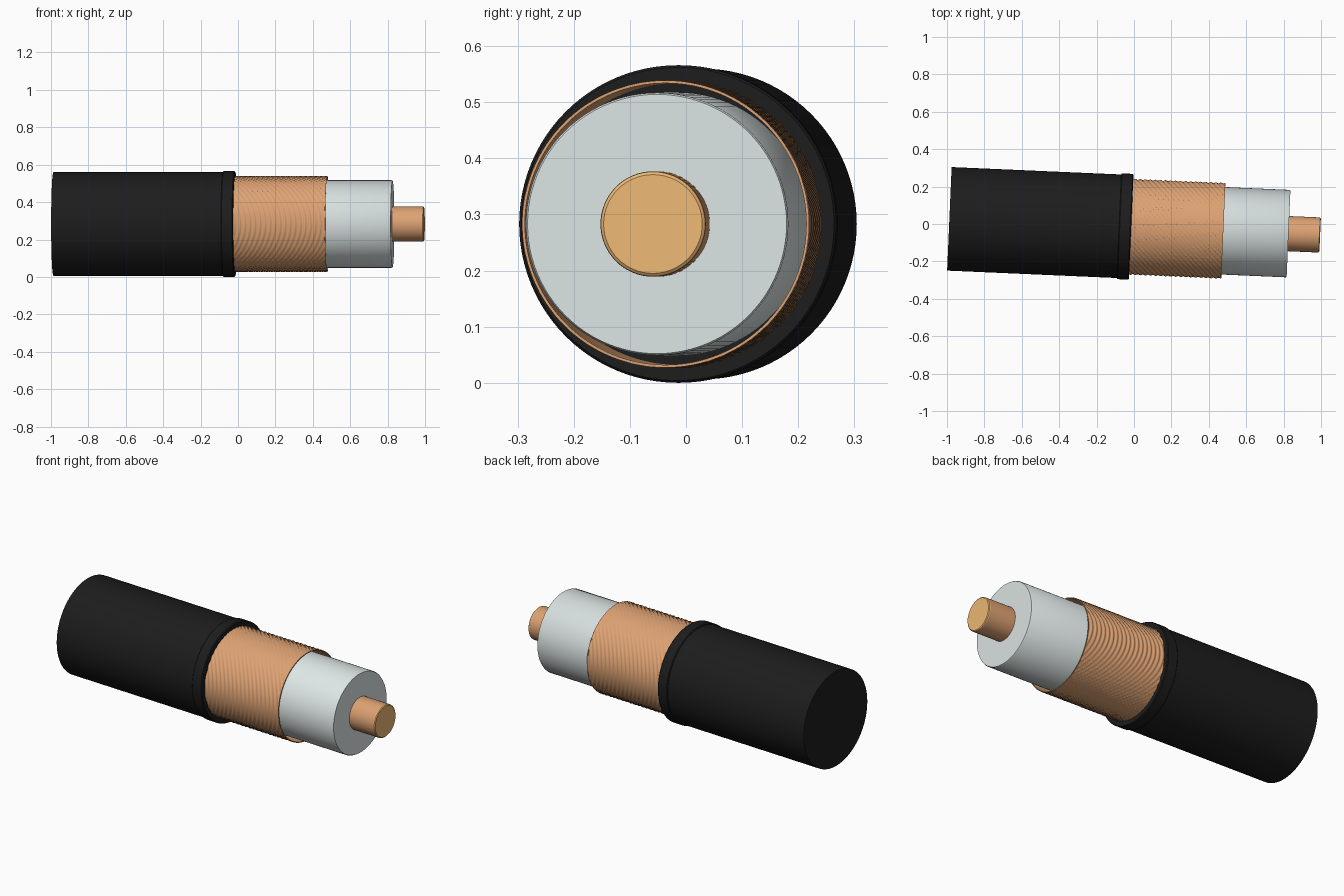
import bpy, bmesh, math
from mathutils import Matrix

if "Cube" in bpy.data.objects:
    bpy.data.objects.remove(bpy.data.objects["Cube"])

# cable axis: runs along x, yawed slightly
PLACE = Matrix.Translation((0, -0.0155, 0.283)) @ Matrix.Rotation(math.radians(-2.5), 4, 'Z')


def material(name, rgb):
    m = bpy.data.materials.new(name)
    m.diffuse_color = (*rgb, 1)
    m.use_nodes = True
    m.node_tree.nodes["Principled BSDF"].inputs["Base Color"].default_value = m.diffuse_color
    return m


BLACK = material("black_rubber", (0.012, 0.012, 0.012))
COPPER = material("copper", (0.72, 0.36, 0.17))
BRASS = material("cut_copper", (0.85, 0.48, 0.18))
WHITE = material("pale_plastic", (0.72, 0.79, 0.78))


def lathe(name, profile, mat, segs=96, ripple=None):
    """Spin (axial position, radius) points round the cable axis."""
    bm = bmesh.new()
    rings = []
    for i, (s, r) in enumerate(profile):
        if r == 0:
            rings.append([bm.verts.new((s, 0, 0))] * segs)
            continue
        ring = []
        for k in range(segs):
            a = math.tau * k / segs
            q = r + (ripple(i, s, r * math.cos(a)) if ripple else 0)
            ring.append(bm.verts.new((s, q * math.cos(a), q * math.sin(a))))
        rings.append(ring)
    for a, b in zip(rings, rings[1:]):
        for k in range(segs):
            j = (k + 1) % segs
            bm.faces.new(dict.fromkeys((a[k], a[j], b[j], b[k])))
    bmesh.ops.recalc_face_normals(bm, faces=bm.faces)
    me = bpy.data.meshes.new(name)
    bm.to_mesh(me)
    bm.free()
    me.transform(PLACE)
    me.materials.append(mat)
    ob = bpy.data.objects.new(name, me)
    bpy.context.collection.objects.link(ob)
    bpy.ops.object.select_all(action='DESELECT')
    ob.select_set(True)
    bpy.context.view_layer.objects.active = ob
    bpy.ops.object.shade_smooth_by_angle(angle=math.radians(35))
    return ob


# outer jacket with closed rear end
lathe("outer_jacket", [(-0.988, 0), (-0.988, 0.277), (-0.04, 0.277), (-0.04, 0)], BLACK)

# raised rim at the cut end of the jacket
lathe("jacket_rim", [(-0.08, 0.27), (-0.08, 0.28), (-0.076, 0.283), (-0.02, 0.283),
                     (-0.015, 0.279), (-0.015, 0.22)], BLACK)

# woven shield: thin sleeve with fine diagonal ridges
N = 130
S0, S1 = -0.02, 0.478
outer = [(S0 + (S1 - S0) * i / N, 0.2545) for i in range(N + 1)]


def weave(i, s, y):
    if i >= N:
        return 0.0015 if i == N else 0
    return 0.0025 * math.sin(math.tau * (s + y) / 0.027)


lathe("braided_shield", outer + [(S1, 0.251), (S0, 0.251)], COPPER, 128, weave)

# insulating core
lathe("insulator", [(-0.03, 0), (-0.03, 0.234), (0.822, 0.234), (0.827, 0.231), (0.827, 0)], WHITE)

# centre conductor and its cut tip
lathe("centre_conductor", [(0.80, 0), (0.80, 0.094), (0.987, 0.094), (0.987, 0)], COPPER, 64)
lathe("conductor_tip", [(0.987, 0), (0.987, 0.094), (0.992, 0.093), (0.996, 0.088), (0.996, 0)],
      BRASS, 64)
